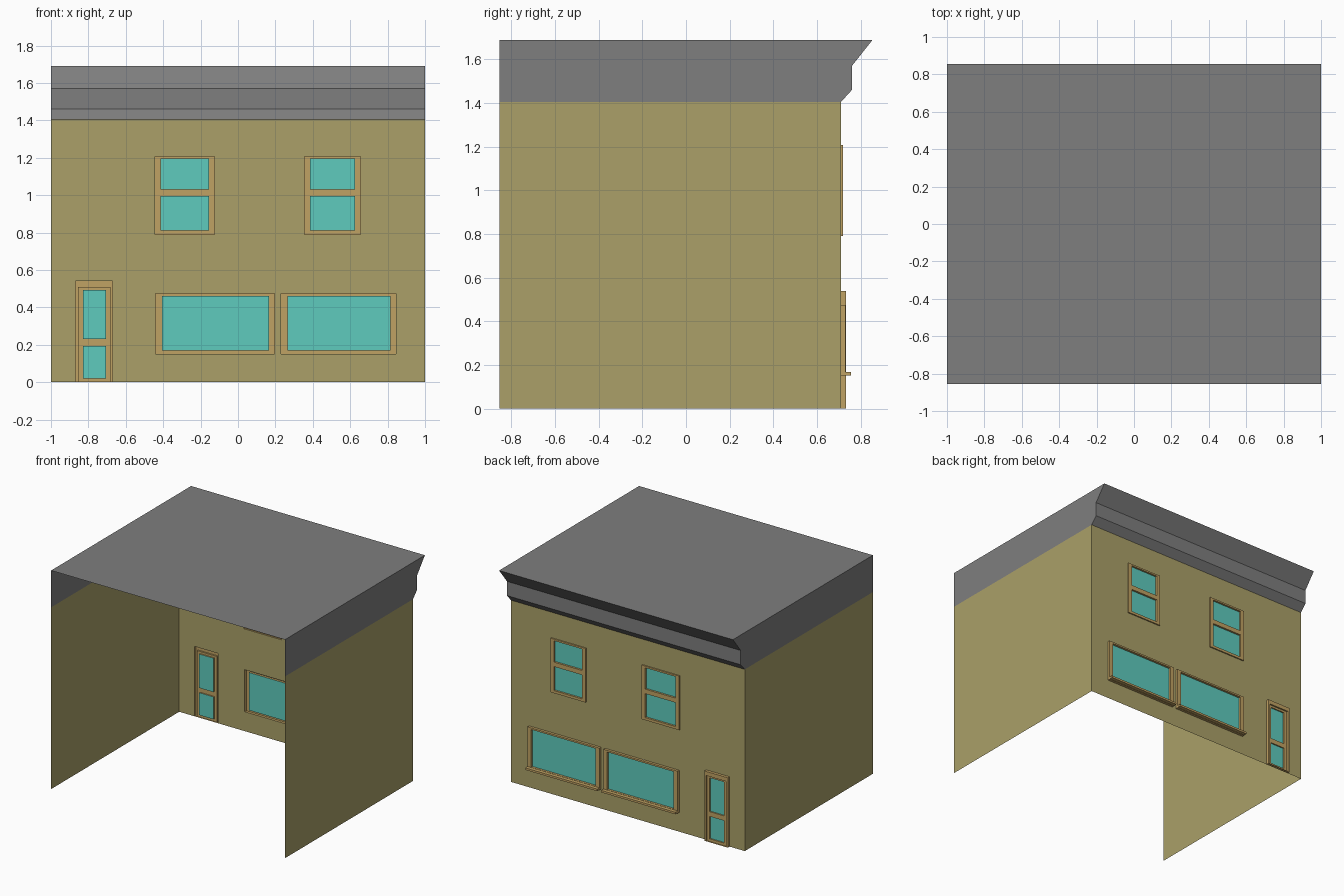
import bpy

if "Cube" in bpy.data.objects:
    bpy.data.objects.remove(bpy.data.objects["Cube"])


def material(name, rgb):
    m = bpy.data.materials.new(name)
    m.diffuse_color = (*rgb, 1)
    m.use_nodes = True
    m.node_tree.nodes["Principled BSDF"].inputs["Base Color"].default_value = m.diffuse_color
    return m


WALL = material("olive wall", (0.405, 0.352, 0.140))
TRIM = material("tan trim", (0.530, 0.360, 0.125))
GLASS = material("turquoise glass", (0.112, 0.600, 0.510))
ROOF = material("grey roof", (0.210, 0.210, 0.210))

BACK, WALL_Y, EAVE = -0.855, 0.71, 1.405


def add(name, quads, mat):
    """One mesh object from a list of polygons."""
    verts, faces = [], []
    for q in quads:
        faces.append(range(len(verts), len(verts) + len(q)))
        verts += q
    me = bpy.data.meshes.new(name)
    me.from_pydata(verts, [], [list(f) for f in faces])
    me.materials.append(mat)
    ob = bpy.data.objects.new(name, me)
    bpy.context.collection.objects.link(ob)
    return ob


def rect(r, y):
    x0, x1, z0, z1 = r
    return [(x1, y, z0), (x0, y, z0), (x0, y, z1), (x1, y, z1)]


def panel(outer, holes, y):
    """Flat rectangle facing +y with rectangular openings."""
    xs = sorted({v for r in [outer] + holes for v in r[:2]})
    zs = sorted({v for r in [outer] + holes for v in r[2:]})
    out = []
    for x0, x1 in zip(xs, xs[1:]):
        for z0, z1 in zip(zs, zs[1:]):
            cx, cz = (x0 + x1) / 2, (z0 + z1) / 2
            if not any(h[0] < cx < h[1] and h[2] < cz < h[3] for h in holes):
                out.append(rect((x0, x1, z0, z1), y))
    return out


def reveal(r, y0, y1):
    """Four side faces joining a rectangle at depth y0 to depth y1."""
    a, b = rect(r, y0), rect(r, y1)
    return [[a[i], a[(i + 1) % 4], b[(i + 1) % 4], b[i]] for i in range(4)]


def window(name, outer, panes, front, glass):
    faces = panel(outer, panes, front) + reveal(outer, WALL_Y, front)
    for p in panes:
        faces += reveal(p, glass, front)
    add(name + "_frame", faces, TRIM)
    add(name + "_glass", [rect(p, glass) for p in panes], GLASS)


# upper sash windows
sashes = [(-0.445, -0.125, 0.79, 1.208), (0.355, 0.655, 0.79, 1.208)]
for n, o in zip(("left", "right"), sashes):
    a, b = o[0] + 0.03, o[1] - 0.03
    window(n + "_sash_window", o, [(a, b, 0.81, 0.995), (a, b, 1.03, 1.195)], 0.72, 0.705)

# shop windows with projecting sills
shops = [(-0.44, 0.195, 0.15, 0.475), (0.23, 0.845, 0.15, 0.475)]
for n, o in zip(("left", "right"), shops):
    window(n + "_shop_window", o, [(o[0] + 0.035, o[1] - 0.03, 0.17, 0.462)], 0.73, 0.712)
    s = (o[0], o[1], 0.152, 0.168)
    add(n + "_shop_sill", reveal(s, 0.73, 0.757) + [rect(s, 0.757)], TRIM)

# door: casing, recessed leaf and two panes
casing, leaf = (-0.87, -0.67, 0, 0.54), (-0.855, -0.683, 0, 0.508)
panes = [(-0.83, -0.707, 0.02, 0.193), (-0.83, -0.707, 0.23, 0.492)]
add("door_casing", panel(casing, [leaf], 0.732) + reveal(casing, WALL_Y, 0.732)
    + reveal(leaf, 0.72, 0.732), TRIM)
leaf_faces = panel(leaf, panes, 0.72)
for p in panes:
    leaf_faces += reveal(p, 0.71, 0.72)
add("door_leaf", leaf_faces, TRIM)
add("door_glass", [rect(p, 0.71) for p in panes], GLASS)

# facade with openings
add("facade_wall", panel((-1, 1, 0, EAVE), sashes + shops + [casing], WALL_Y), WALL)

# side walls and roof ends; the side opposite the facade is open
profile = [(WALL_Y, EAVE), (0.76, 1.46), (0.76, 1.57), (0.855, 1.69)]
for n, x in (("left", -1), ("right", 1)):
    wall = [(x, BACK, 0), (x, WALL_Y, 0), (x, WALL_Y, EAVE), (x, BACK, EAVE)]
    end = [(x, BACK, EAVE)] + [(x, y, z) for y, z in profile] + [(x, BACK, 1.69)]
    if x < 0:
        wall.reverse()
        end.reverse()
    add(n + "_side_wall", [wall], WALL)
    add(n + "_roof_end", [end], ROOF)

# cornice strips and flat roof
strip = profile + [(BACK, 1.69)]
quads = [[(1, *p), (-1, *p), (-1, *q), (1, *q)] for p, q in zip(strip, strip[1:])]
add("cornice", quads[:-1], ROOF)
add("flat_roof", quads[-1:], ROOF)
